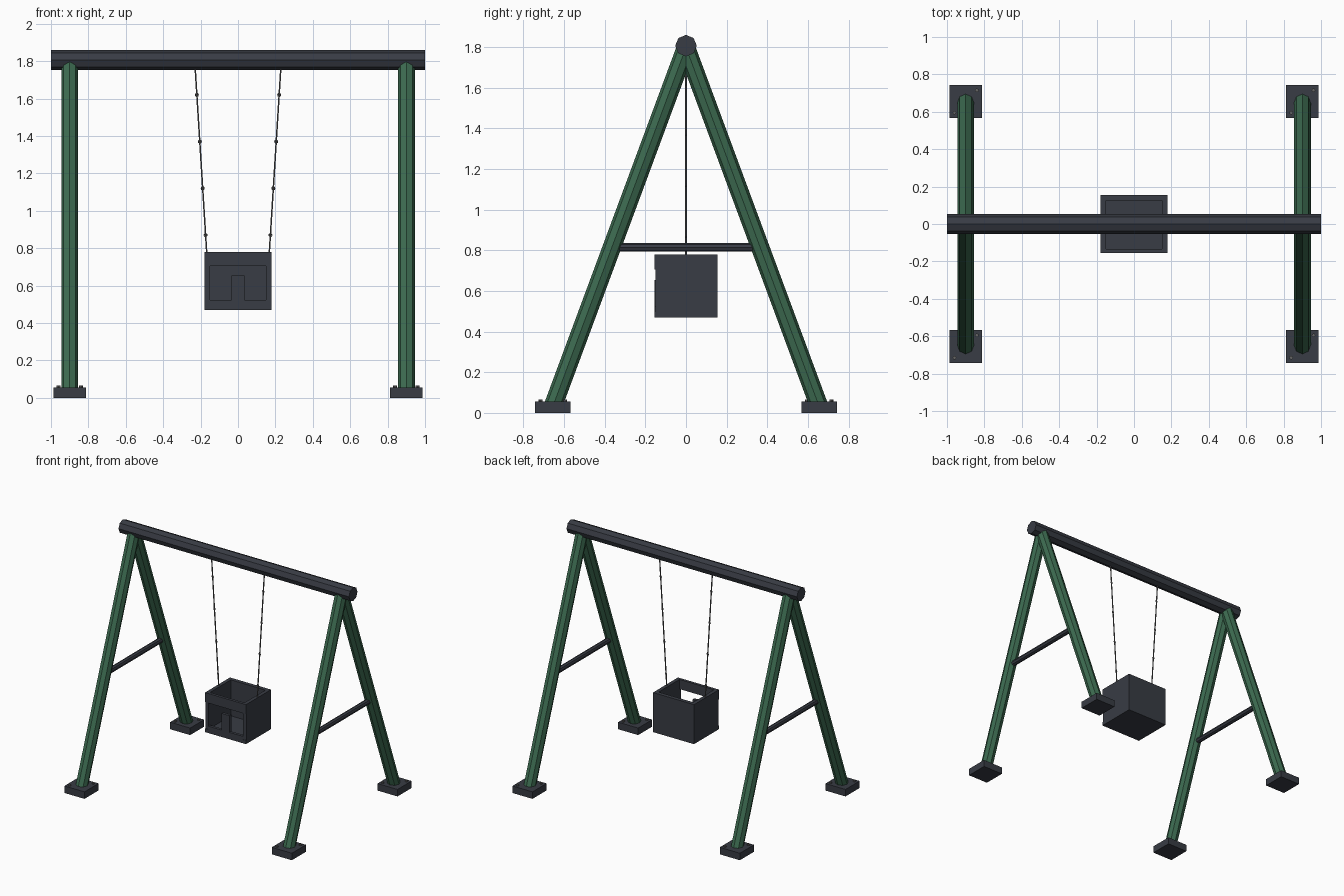
import bpy
from mathutils import Vector

cube = bpy.data.objects.get("Cube")
if cube:
    bpy.data.objects.remove(cube, do_unlink=True)


def make_material(name, rgb):
    mat = bpy.data.materials.new(name)
    mat.use_nodes = True
    color = (*rgb, 1)
    mat.diffuse_color = color
    mat.node_tree.nodes["Principled BSDF"].inputs["Base Color"].default_value = color
    return mat


GREEN = make_material("green paint", (0.045, 0.145, 0.08))
DARK = make_material("dark grey", (0.04, 0.045, 0.058))
STEEL = make_material("steel grey", (0.13, 0.13, 0.13))


def finish(name, mat):
    obj = bpy.context.object
    obj.name = name
    obj.data.materials.append(mat)
    return obj


def box(name, low, high, mat):
    low, high = Vector(low), Vector(high)
    bpy.ops.mesh.primitive_cube_add(size=1, location=(low + high) / 2)
    obj = finish(name, mat)
    obj.scale = high - low
    return obj


def rod(name, start, end, radius, mat, sides=8):
    start, end = Vector(start), Vector(end)
    axis = end - start
    bpy.ops.mesh.primitive_cylinder_add(vertices=sides, radius=radius,
                                        depth=axis.length, location=(start + end) / 2)
    obj = finish(name, mat)
    obj.rotation_mode = 'QUATERNION'
    obj.rotation_quaternion = Vector((0, 0, 1)).rotation_difference(axis)
    return obj


# Top beam
rod("top_beam", (-1, 0, 1.807), (1, 0, 1.807), 0.053, DARK)

# A-frames with feet, bolts and cross bars
for sx, side in ((-1, "right"), (1, "left")):
    x = sx * 0.9
    rod(f"{side}_cross_bar", (x, -0.35, 0.815), (x, 0.35, 0.815), 0.021, DARK)
    for sy, end in ((-1, "front"), (1, "back")):
        tag = f"{end}_{side}"
        rod(f"{tag}_leg", (x, sy * 0.007, 1.78), (x, sy * 0.656, 0.03), 0.045, GREEN)
        y = sy * 0.655
        box(f"{tag}_foot", (x - 0.087, y - 0.087, 0), (x + 0.087, y + 0.087, 0.055), DARK)
        for d in (-0.06, 0.06):
            rod(f"{tag}_bolt", (x + d, y + d, 0.05), (x + d, y + d, 0.065), 0.01, STEEL)

# Chains with connecting shackles
for s, side in ((-1, "right"), (1, "left")):
    top, bottom = Vector((s * 0.23, 0, 1.78)), Vector((s * 0.165, 0, 0.74))
    rod(f"{side}_chain", top, bottom, 0.0045, STEEL, 6)
    for z in (1.62, 1.37, 1.12, 0.87):
        p = bottom.lerp(top, (z - bottom.z) / (top.z - bottom.z))
        bpy.ops.mesh.primitive_torus_add(major_radius=0.008, minor_radius=0.003,
                                         major_segments=8, minor_segments=4,
                                         location=p, rotation=(1.5708, 0, 0))
        finish(f"{side}_shackle", STEEL)

# Bucket seat: floor, walls and open front with a centre post
W, D = 0.178, 0.155
box("seat_floor", (-W, -D, 0.47), (W, D, 0.498), DARK)
box("seat_back", (-W, D - 0.03, 0.498), (W, D, 0.78), DARK)
for s, side in ((-1, "right"), (1, "left")):
    a, b = sorted((s * 0.15, s * W))
    box(f"seat_{side}_wall", (a, -D + 0.004, 0.498), (b, D - 0.03, 0.78), DARK)
box("seat_front_bar", (-W, -D, 0.705), (W, -D + 0.022, 0.78), DARK)
box("seat_front_lip", (-W + 0.028, -D, 0.498), (W - 0.028, -D + 0.022, 0.524), DARK)
box("seat_front_post", (-0.035, -D, 0.524), (0.035, -D + 0.022, 0.655), DARK)
